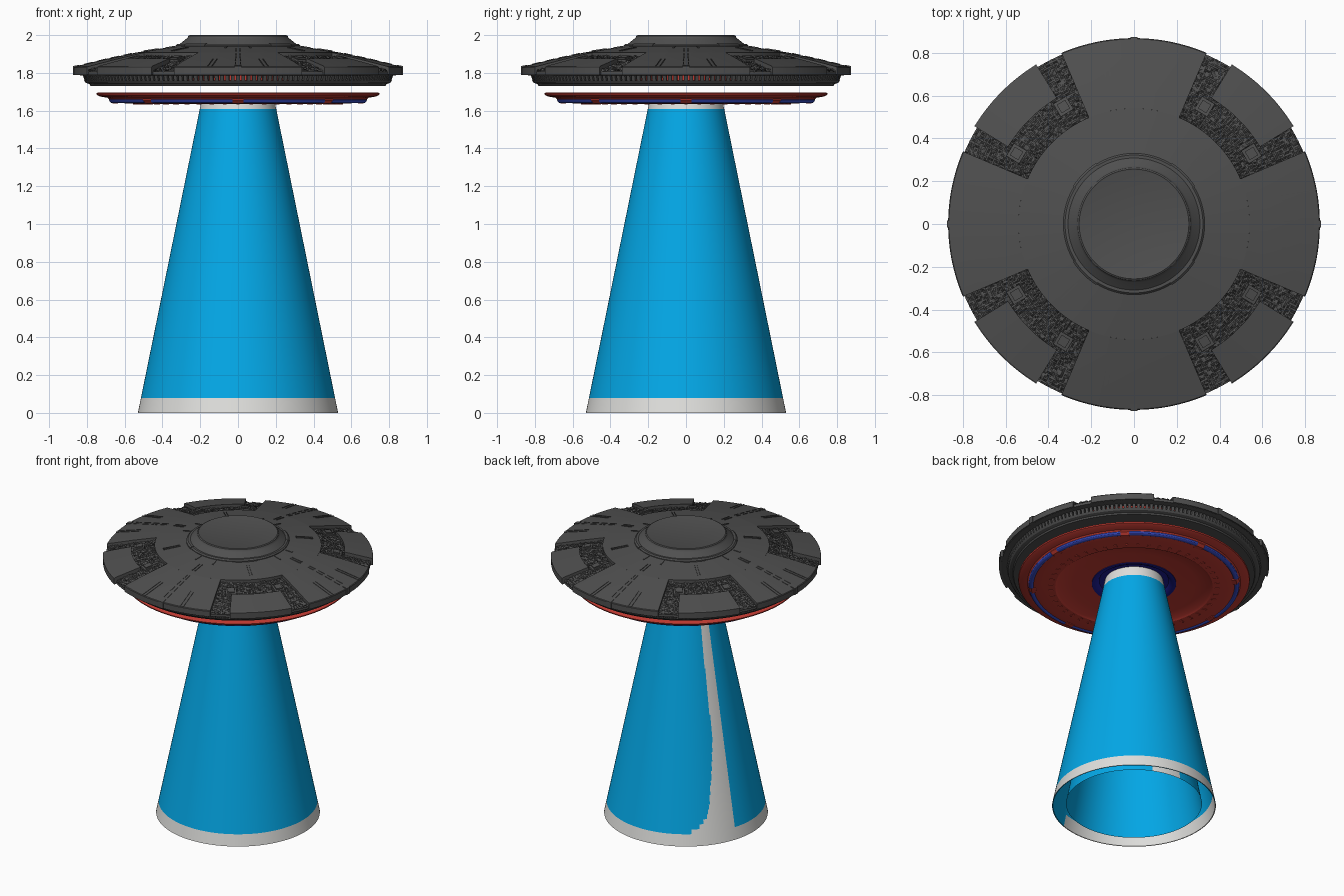
import bpy, bmesh, math, random
from math import sin, cos, pi, radians, degrees, exp

if "Cube" in bpy.data.objects:
    bpy.data.objects.remove(bpy.data.objects["Cube"])

random.seed(4)


def material(name, r, g, b):
    m = bpy.data.materials.new(name)
    m.diffuse_color = (r, g, b, 1)
    m.use_nodes = True
    m.node_tree.nodes["Principled BSDF"].inputs["Base Color"].default_value = m.diffuse_color
    return m


CHARCOAL = material("charcoal", 0.08, 0.08, 0.08)
RED = material("red", 0.55, 0.045, 0.033)
ROYAL = material("royal_blue", 0.04, 0.075, 0.58)
NAVY = material("navy", 0.012, 0.012, 0.30)
SKY = material("sky_blue", 0.001, 0.39, 0.80)
WHITE = material("off_white", 0.74, 0.74, 0.72)


def finish(name, bm, mats, angle=30, flat=False):
    me = bpy.data.meshes.new(name)
    bmesh.ops.remove_doubles(bm, verts=bm.verts, dist=1e-5)
    bmesh.ops.recalc_face_normals(bm, faces=bm.faces)
    bm.to_mesh(me)
    bm.free()
    for m in mats:
        me.materials.append(m)
    if not flat:
        me.shade_smooth()
        me.set_sharp_from_angle(angle=radians(angle))
    ob = bpy.data.objects.new(name, me)
    bpy.context.collection.objects.link(ob)
    return ob


def revolve(name, pts, mats, spans=((0, 360),), n=128, closed=False):
    """Turn an (r, z) profile about z over one or more angle spans."""
    bm = bmesh.new()
    k = len(pts)
    for a0, a1 in spans:
        full = a1 - a0 >= 360
        rows = []
        for i in range(n if full else n + 1):
            a = radians(a0 + (a1 - a0) * i / n)
            rows.append([bm.verts.new((r * cos(a), r * sin(a), z)) for r, z in pts])
        for i in range(n):
            p, q = rows[i], rows[(i + 1) % len(rows)]
            for j in range(k if closed else k - 1):
                jj = (j + 1) % k
                if pts[j][0] < 1e-6:
                    bm.faces.new((p[j], p[jj], q[jj]))
                elif pts[jj][0] < 1e-6:
                    bm.faces.new((p[j], p[jj], q[j]))
                else:
                    bm.faces.new((p[j], p[jj], q[jj], q[j]))
        if closed and not full:
            bm.faces.new(rows[0])
            bm.faces.new(rows[-1][::-1])
    return finish(name, bm, mats)


def bars(name, specs, mat):
    """Many prisms: (azimuth, tangential offset, width, (r, z) outline)."""
    bm = bmesh.new()
    for az, t, w, outline in specs:
        a = radians(az)
        ends = []
        for s in (t - w / 2, t + w / 2):
            ends.append([bm.verts.new((r * cos(a) - s * sin(a), r * sin(a) + s * cos(a), z))
                         for r, z in outline])
        k = len(outline)
        for j in range(k):
            jj = (j + 1) % k
            bm.faces.new((ends[0][j], ends[0][jj], ends[1][jj], ends[1][j]))
        bm.faces.new(ends[0])
        bm.faces.new(ends[1][::-1])
    return finish(name, bm, [mat], flat=True)


SURFACE = ((0.30, 1.945), (0.52, 1.912), (0.70, 1.873), (0.868, 1.832))


def top(r):
    """Height of the hull's upper skin."""
    for (r0, z0), (r1, z1) in zip(SURFACE, SURFACE[1:]):
        if r <= r1 or r1 == SURFACE[-1][0]:
            return z0 + (z1 - z0) * (r - r0) / (r1 - r0)


def skin(r0, r1, up, down):
    return [(r0, top(r0) + up), (r1, top(r1) + up), (r1, top(r1) - down), (r0, top(r0) - down)]


def box(r0, r1, z0, z1):
    return [(r0, z0), (r1, z0), (r1, z1), (r0, z1)]


def around(n, first=0):
    return [first + 360 * i / n for i in range(n)]


# --- upper hull: centre ring, four wide panels, four raised blocks
revolve("hull_centre", [(0.30, 1.945), (0.42, top(0.42)), (0.54, top(0.54)), (0.54, 1.86), (0.30, 1.88)],
        [CHARCOAL], closed=True)
panel = [(r, top(r)) for r in (0.54, 0.62, 0.70, 0.78, 0.864)] + [(0.868, 1.828), (0.868, 1.79), (0.54, 1.86)]
revolve("hull_panels", panel, [CHARCOAL], [(a - 23, a + 23) for a in around(4)], 32, True)
block = [(0.69, top(0.69) + 0.002), (0.78, top(0.78) + 0.003), (0.868, top(0.868) + 0.004),
         (0.874, 1.83), (0.874, 1.788), (0.69, 1.82)]
revolve("hull_blocks", block, [CHARCOAL], [(a - 13.5, a + 13.5) for a in around(4, 45)], 20, True)

# --- rough machinery floor in the four recesses
bm = bmesh.new()
for az in around(4, 45):
    grid = []
    for i in range(71):
        a = radians(az - 23 + 46 * i / 70)
        row = []
        for j in range(41):
            r = 0.54 + 0.32 * j / 40
            row.append(bm.verts.new((r * cos(a), r * sin(a), top(r) - 0.02 + random.uniform(-0.009, 0.007))))
        grid.append(row)
    for i in range(70):
        for j in range(40):
            bm.faces.new((grid[i][j], grid[i][j + 1], grid[i + 1][j + 1], grid[i + 1][j]))
finish("recess_floor", bm, [CHARCOAL], flat=True)
pods = [(az + d, 0, w, skin(0.64 - w / 2, 0.64 + w / 2, h, 0.04))
        for az in around(4, 45) for d in (-14, 14) for w, h in ((0.07, -0.008), (0.045, 0.0))]
bars("recess_pods", pods, CHARCOAL)

# --- seams, slots and rim clips on the hull
seams = []
for az in around(4):
    for s in (-1, 1):
        seams += [(az + s * 1.0, 0, 0.005, skin(r, r + 0.045, 0.003, 0.01)) for r in (0.56, 0.63, 0.70, 0.77)]
        seams += [(az, s * 0.010, 0.005, skin(0.42, 0.50, 0.004, 0.01)),
                  (az + s * 10, -s * 0.011, 0.005, skin(0.70, 0.866, 0.003, 0.01)),
                  (az + s * 10, s * 0.011, 0.005, skin(0.70, 0.866, 0.003, 0.01)),
                  (az + s * 10, 0, 0.010, skin(0.34, 0.39, 0.004, 0.01)),
                  (az + 45, s * 0.008, 0.004, skin(0.38, 0.49, 0.004, 0.01))]
bars("hull_seams", seams, CHARCOAL)
bars("rim_clips", [(az, 0, 0.035, [(0.84, 1.843), (0.873, 1.836), (0.873, 1.79), (0.84, 1.79)])
                   for az in around(4)], CHARCOAL)

# --- central dome
revolve("dome", [(0.33, 1.925), (0.33, 1.945), (0.322, 1.953), (0.308, 1.953), (0.302, 1.958), (0.272, 1.982),
                 (0.266, 1.988), (0.263, 1.996), (0.256, 2.0), (0.25, 1.998), (0, 1.998)], [CHARCOAL])
revolve("dome_clamps", [(0.31, 1.93), (0.335, 1.93), (0.335, 1.948), (0.325, 1.956), (0.31, 1.956)],
        [CHARCOAL], [(a - 13, a + 13) for a in around(4, 45)], 10, True)

# --- lower rim with vents showing a red core
revolve("lower_rim", [(0, 1.88), (0.54, 1.868), (0.70, 1.833), (0.85, 1.80), (0.859, 1.808), (0.859, 1.79),
                      (0.825, 1.786), (0.785, 1.786), (0.785, 1.76), (0.815, 1.759), (0.806, 1.747),
                      (0.785, 1.74), (0.78, 1.73), (0.70, 1.73), (0, 1.735)], [CHARCOAL])
revolve("vent_core", [(0.789, 1.787), (0.789, 1.758)], [RED])
bars("vent_fins", [(a, 0, 0.019, [(0.786, 1.758), (0.812, 1.758), (0.822, 1.788), (0.786, 1.788)])
                   for a in around(180)], CHARCOAL)

# --- red underside disc with tubes, blocks and ticks
revolve("underside_disc", [(0, 1.697), (0.74, 1.697), (0.75, 1.692), (0.747, 1.683), (0.73, 1.675),
                           (0.69, 1.668), (0.675, 1.652), (0.65, 1.645), (0.60, 1.639), (0.51, 1.634),
                           (0.495, 1.643), (0.40, 1.654), (0.265, 1.663), (0.25, 1.69), (0, 1.69)], [RED])
tube = [(0.664 + 0.019 * cos(i * pi / 6), 1.656 + 0.016 * sin(i * pi / 6)) for i in range(12)]
revolve("blue_tubes", tube, [ROYAL], [(a + 2.4, a + 42.6) for a in around(8)], 24, True)
bars("tube_blocks", [(a, 0, 0.06, [(0.635, 1.639), (0.665, 1.639), (0.683, 1.655), (0.683, 1.672), (0.635, 1.672)])
                     for a in around(8)], RED)
bars("underside_ticks", [(a, 0, 0.016, box(0.525, 0.555, 1.632, 1.645)) for a in around(48)], RED)
revolve("beam_collar", [(0.18, 1.682), (0.225, 1.680), (0.235, 1.668), (0.255, 1.660), (0.272, 1.659),
                        (0.274, 1.666)], [NAVY])

# --- outer light beam: thin wall, white ends and one white seam down the back left
levels = [0, 0.04] + [0.08 + 1.53 * i / 50 for i in range(51)] + [1.68]
wall = [(0.53 - 0.33 * z / 1.62, z) for z in levels]
lining = [(r - 0.006, z) for r, z in wall if z in (0, 0.08, levels[-1])][::-1]
beam = revolve("beam", wall + lining, [SKY, WHITE], n=360, closed=True)
for f in beam.data.polygons:
    x, y, z = f.center
    az = degrees(math.atan2(y, x)) % 360
    if f.normal.x * x + f.normal.y * y > 0:
        left = 151 - 3 * max(0, z - 0.7) / 0.9 - 10 * max(0, 0.7 - z) / 0.6 - 16 * exp(-(z - 0.08) / 0.05)
        white = z < 0.08 or z > 1.61 or left < az < 163
    else:
        white = z < 0.08 and 134 < az < 290
    f.material_index = int(white)

# --- inner light beam, an open cone inside the outer one
core = revolve("inner_beam", [(0.44, 0.015), (0.42, 0.12), (0.16, 1.60)], [SKY, WHITE], n=120)
for f in core.data.polygons:
    x, y, z = f.center
    f.material_index = int(z < 0.12 and 66 < degrees(math.atan2(y, x)) < 92)
